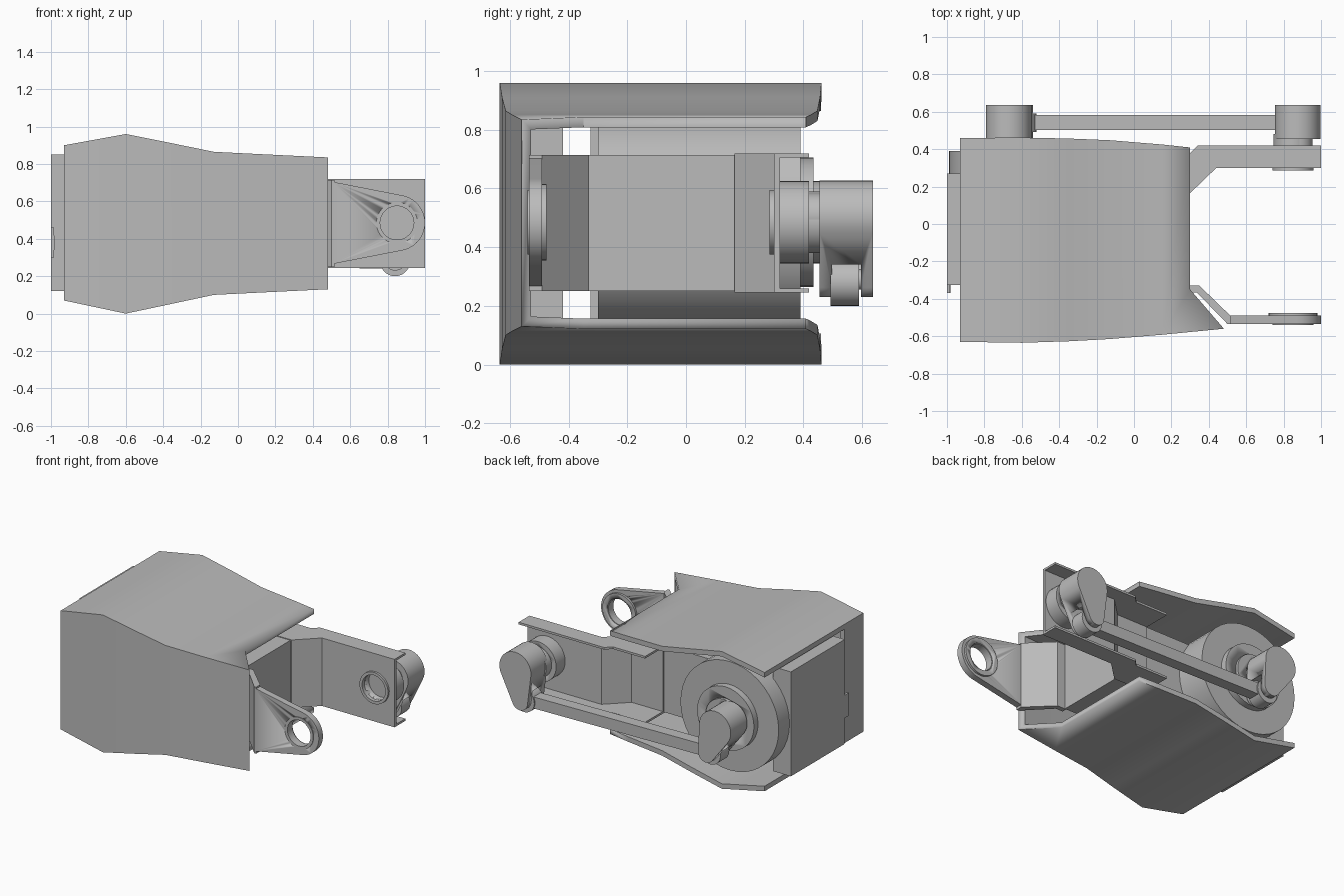
import bpy, bmesh, math
from mathutils import Vector
from mathutils.geometry import convex_hull_2d

if "Cube" in bpy.data.objects:
    bpy.data.objects.remove(bpy.data.objects["Cube"], do_unlink=True)

grey = bpy.data.materials.new("plain grey")
grey.use_nodes = True
grey.diffuse_color = (0.5, 0.5, 0.5, 1)
grey.node_tree.nodes["Principled BSDF"].inputs["Base Color"].default_value = (0.5, 0.5, 0.5, 1)

MID = 0.485   # height of the main axes


def finish(name, bm, smooth=True):
    bmesh.ops.recalc_face_normals(bm, faces=bm.faces)
    mesh = bpy.data.meshes.new(name)
    bm.to_mesh(mesh)
    bm.free()
    ob = bpy.data.objects.new(name, mesh)
    bpy.context.collection.objects.link(ob)
    mesh.materials.append(grey)
    if smooth:
        bpy.ops.object.select_all(action='DESELECT')
        ob.select_set(True)
        bpy.context.view_layer.objects.active = ob
        bpy.ops.object.shade_smooth_by_angle(angle=math.radians(25))
    return ob


def prism(name, pts, lo, hi, axis='y'):
    """Extrude an outline: (x, z) along y, or (x, y) along z."""
    bm = bmesh.new()
    place = (lambda p, h: (p[0], h, p[1])) if axis == 'y' else (lambda p, h: (p[0], p[1], h))
    face = bm.faces.new([bm.verts.new(place(p, lo)) for p in pts])
    new = bmesh.ops.extrude_face_region(bm, geom=[face])['geom']
    shift = Vector(place((0, 0), hi - lo))
    bmesh.ops.translate(bm, vec=shift, verts=[v for v in new if isinstance(v, bmesh.types.BMVert)])
    return finish(name, bm)


def box(name, x, y, z):
    return prism(name, [(x[0], y[0]), (x[1], y[0]), (x[1], y[1]), (x[0], y[1])], *z, axis='z')


def circle(x, z, r, n=40):
    return [(x + r * math.cos(2 * math.pi * i / n), z + r * math.sin(2 * math.pi * i / n))
            for i in range(n)]


def hull(pts):
    return [pts[i] for i in convex_hull_2d([Vector(p) for p in pts])]


def disc(name, x, z, r, lo, hi):
    return prism(name, circle(x, z, r), lo, hi)


def cut(ob, cutter):
    cutter.hide_render = True
    mod = ob.modifiers.new("cut", 'BOOLEAN')
    mod.operation = 'DIFFERENCE'
    mod.solver = 'EXACT'
    mod.object = cutter
    bpy.ops.object.select_all(action='DESELECT')
    ob.select_set(True)
    bpy.context.view_layer.objects.active = ob
    bpy.ops.object.modifier_apply(modifier=mod.name)
    bpy.data.objects.remove(cutter, do_unlink=True)
    return ob


def ring(name, x, z, r, hole, lo, hi):
    return cut(disc(name, x, z, r, lo, hi), disc("cutter", x, z, hole, lo - 0.1, hi + 0.1))


# Outer shell: C-shaped section lofted along x (x, top, bottom, front y, back y)
stations = [(-0.93, 0.90, 0.07, -0.63, 0.46), (-0.60, 0.96, 0.0, -0.635, 0.462),
            (-0.35, 0.91, 0.053, -0.627, 0.457), (-0.13, 0.865, 0.10, -0.615, 0.448),
            (0.15, 0.851, 0.114, -0.592, 0.425), (0.48, 0.835, 0.13, -0.56, 0.39)]
T = 0.035
bm = bmesh.new()
loops = []
for x, top, bot, yf, yb in stations:
    section = [(yb, top), (yf, top), (yf, bot), (yb, bot),
               (yb, bot + T), (yf + T, bot + T), (yf + T, top - T), (yb, top - T)]
    loops.append([bm.verts.new((x, y, z)) for y, z in section])
for a, b in zip(loops, loops[1:]):
    for i in range(8):
        j = (i + 1) % 8
        bm.faces.new((a[i], a[j], b[j], b[i]))
for ends in (loops[0], loops[-1]):
    bm.faces.new(ends)
shell = finish("outer_shell", bm)
cut(shell, prism("cutter", [(0.30, 0.7), (0.30, -0.35), (0.485, -0.565), (0.7, -0.8), (0.7, 0.7)],
                 -0.2, 1.2, axis='z'))

# End flange of the shell and the separate end panel
box("shell_end_flange", (-0.93, -0.90), (-0.62, -0.42), (0.075, 0.895))
box("end_panel", (-1.0, -0.86), (-0.325, 0.27), (0.12, 0.85))
prism("end_panel_tab", [(-1.0, 0.30), (-0.985, 0.30), (-0.98, 0.38), (-0.985, 0.46), (-1.0, 0.46)],
      -0.37, -0.32)

# Inner body and motor
box("inner_body", (-0.90, 0.29), (-0.33, 0.17), (0.25, 0.715))
MX = -0.61
disc("motor_drum", MX, MID, 0.38, -0.30, 0.39)
ring("motor_flange", MX, MID, 0.22, 0.14, 0.38, 0.435)
ring("motor_hub", MX, MID, 0.14, 0.07, 0.38, 0.455)

# Rear arm: a channel with an angled web and two flanges
web = [(0.05, 0.165), (0.30, 0.165), (0.44, 0.30), (1.0, 0.30)]
outline = web + [(1.0, 0.32), (0.43, 0.32), (0.29, 0.185), (0.05, 0.185)]
rear_web = prism("rear_arm_web", outline, 0.25, 0.715, axis='z')
AX = 0.85
cut(rear_web, disc("cutter", AX, MID, 0.095, 0.2, 0.6))
flange = web + [(1.0, 0.42), (0.34, 0.42), (0.30, 0.38), (0.05, 0.38)]
for side, z in (("lower", 0.245), ("upper", 0.705)):
    prism("rear_arm_flange_" + side, flange, z, z + 0.015, axis='z')
ring("rear_arm_bearing", AX, MID, 0.11, 0.09, 0.285, 0.34)
ring("rear_arm_boss", AX, MID, 0.14, 0.09, 0.31, 0.42)
disc("rear_arm_pivot", AX, MID, 0.105, 0.36, 0.48)

# Front arm: angled plate, then a tapered plate with a bearing eye
bend = [(0.28, -0.33), (0.35, -0.33), (0.515, -0.49), (0.515, -0.535), (0.50, -0.535),
        (0.335, -0.365), (0.28, -0.365)]
prism("front_arm_bend", bend, 0.25, 0.715, axis='z')
taper = hull([(0.505, 0.265), (0.505, 0.705)] + circle(AX, MID, 0.15))
front_arm = prism("front_arm_plate", taper, -0.535, -0.49)
cut(front_arm, disc("cutter", AX, MID, 0.1, -0.7, -0.3))
ring("front_arm_bearing", AX, MID, 0.11, 0.09, -0.54, -0.485)
ring("front_arm_boss", AX, MID, 0.13, 0.095, -0.50, -0.475)

# Forked cranks at both ends of the push rod
for label, hub_x, pin_x, pin_z in (("motor", -0.67, -0.60, 0.31), ("arm", 0.875, 0.84, 0.29)):
    crank = prism(label + "_crank",
                  hull(circle(hub_x, 0.505, 0.122) + circle(pin_x, pin_z, 0.06)), 0.455, 0.637)
    cut(crank, disc("cutter", pin_x, pin_z, 0.105, 0.497, 0.597))
    disc(label + "_crank_pin", pin_x, pin_z, 0.035, 0.46, 0.63)
    disc(label + "_rod_eye", pin_x, pin_z - 0.01, 0.08, 0.493, 0.59)
    disc(label + "_crank_shaft", hub_x, 0.505, 0.08, 0.38, 0.47)

# Push rod between the two eyes
prism("push_rod", [(-0.58, 0.26), (0.82, 0.24), (0.82, 0.32), (-0.58, 0.34)], 0.503, 0.582)
